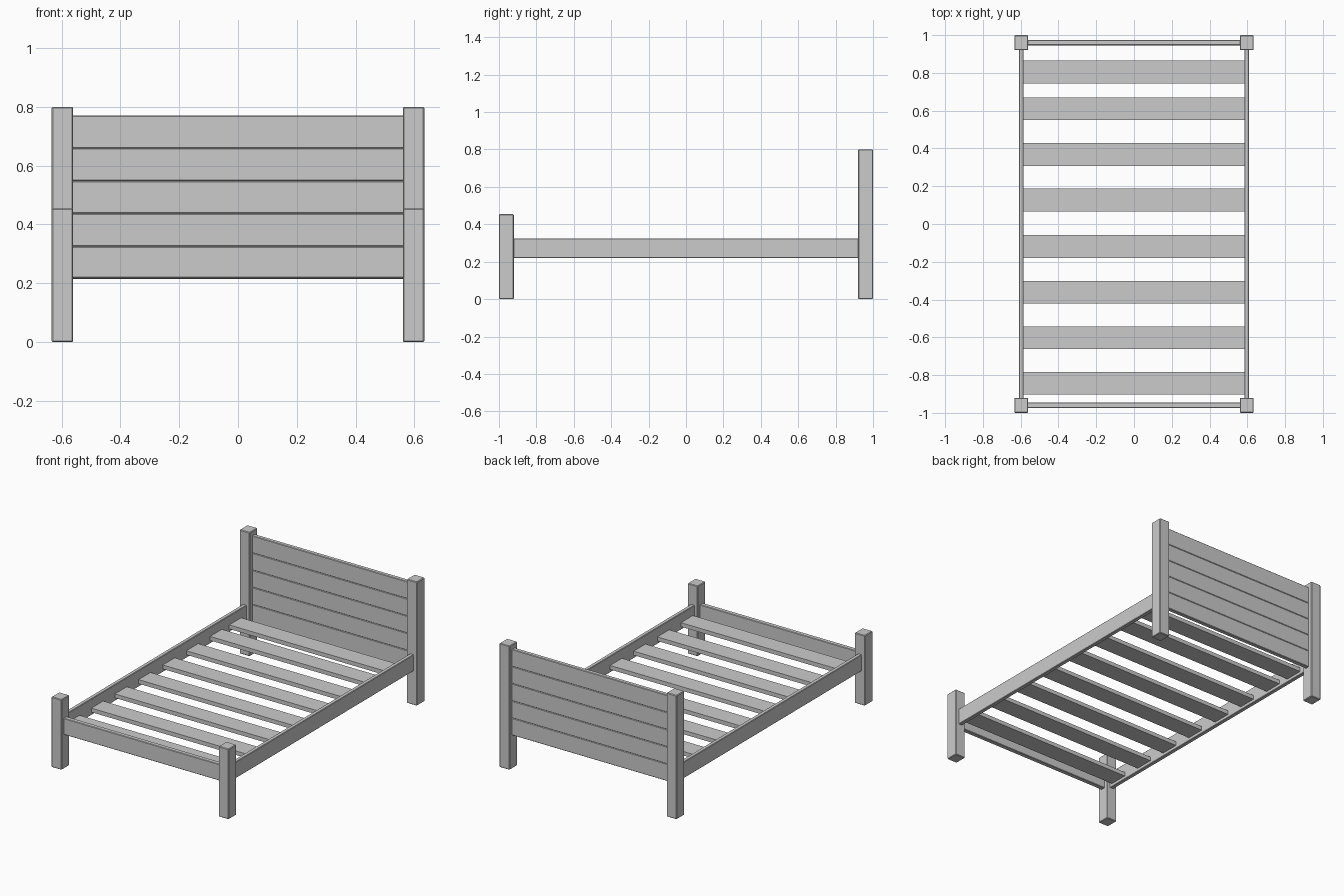
import bpy

cube = bpy.data.objects.get("Cube")
if cube:
    bpy.data.objects.remove(cube, do_unlink=True)

grey = bpy.data.materials.new("plain_grey")
grey.use_nodes = True
grey.diffuse_color = (0.6, 0.6, 0.6, 1)
grey.node_tree.nodes["Principled BSDF"].inputs["Base Color"].default_value = (0.6, 0.6, 0.6, 1)


def board(name, center, size, bevel=0.0):
    """Box with chamfered edges."""
    bpy.ops.mesh.primitive_cube_add(size=1, location=center)
    ob = bpy.context.object
    ob.name = name
    ob.scale = size
    bpy.ops.object.transform_apply(location=False, rotation=False, scale=True)
    ob.data.materials.append(grey)
    if bevel:
        mod = ob.modifiers.new("chamfer", "BEVEL")
        mod.width = bevel
        mod.segments = 1
    return ob


# Corner posts and side rails
for side, x in (("left", 1), ("right", -1)):
    board(f"head_post_{side}", (x * 0.597, 0.96, 0.4), (0.073, 0.08, 0.8), 0.004)
    board(f"foot_post_{side}", (x * 0.597, -0.96, 0.227), (0.073, 0.08, 0.454), 0.004)
    board(f"side_rail_{side}", (x * 0.597, 0, 0.272), (0.026, 1.85, 0.106), 0.003)

# Foot rail
board("foot_rail", (0, -0.96, 0.272), (1.14, 0.03, 0.106), 0.003)

# Headboard planks
PLANK = 0.111
for i in range(5):
    board(f"headboard_plank_{i + 1}", (0, 0.96, 0.215 + PLANK * (i + 0.5)),
          (1.14, 0.028, PLANK), 0.003)

# Slats
for i, y in enumerate((-0.843, -0.602, -0.361, -0.12, 0.128, 0.368, 0.61, 0.805)):
    board(f"slat_{i + 1}", (0, y, 0.252), (1.18, 0.121, 0.026))
